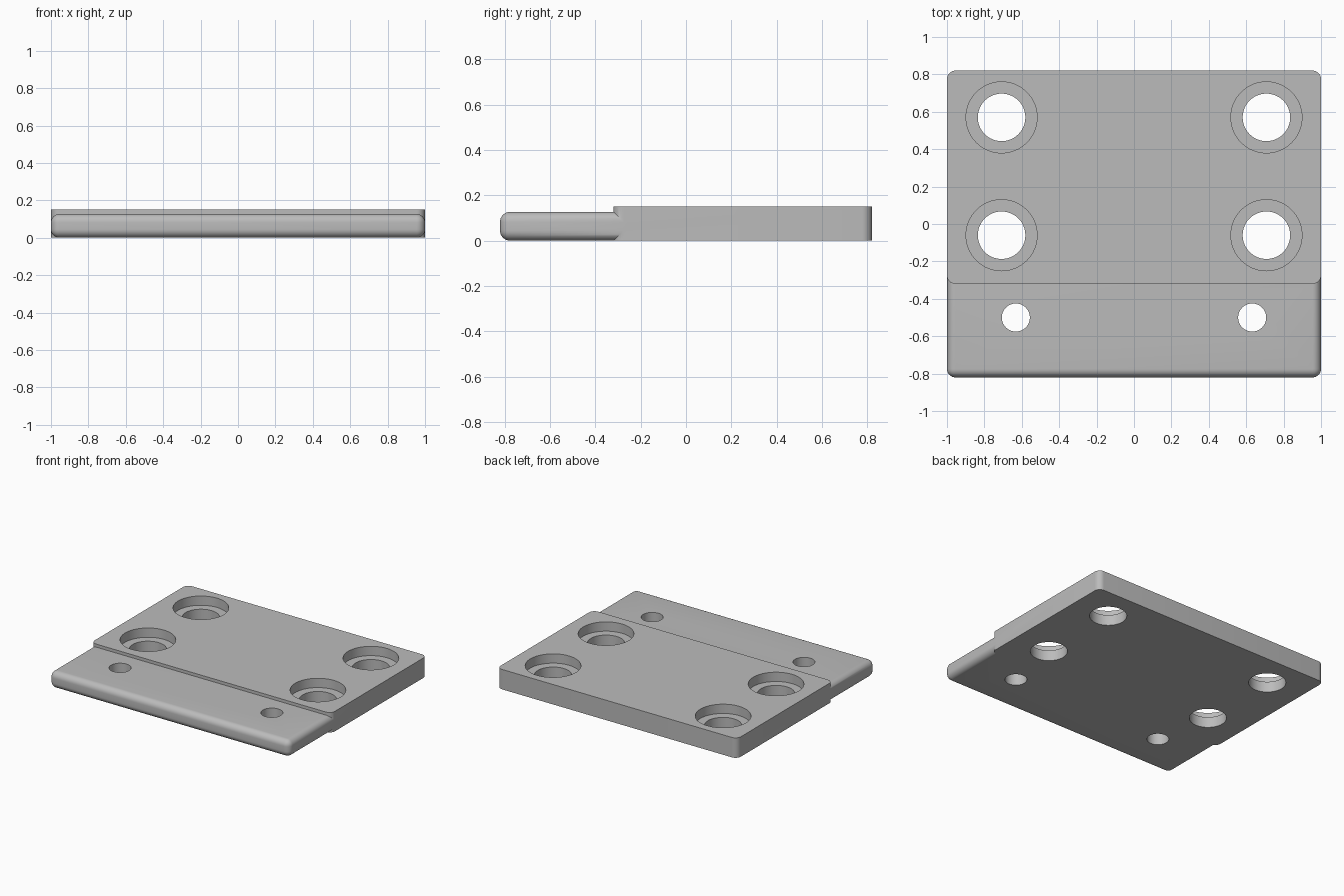
import bpy, bmesh
from mathutils import Matrix

cube = bpy.data.objects.get("Cube")
if cube:
    bpy.data.objects.remove(cube)

RADIUS = 0.045
TOP = 0.15

grey = bpy.data.materials.new("plain grey")
grey.use_nodes = True
colour = (0.5, 0.5, 0.5, 1)
grey.diffuse_color = colour
grey.node_tree.nodes["Principled BSDF"].inputs["Base Color"].default_value = colour


def finish(name, bm):
    mesh = bpy.data.meshes.new(name)
    bm.normal_update()
    bm.to_mesh(mesh)
    bm.free()
    obj = bpy.data.objects.new(name, mesh)
    bpy.context.collection.objects.link(obj)
    mesh.materials.append(grey)
    return obj


def rounded_box(name, y0, y1, height, choose_edge):
    """Full-width box with the chosen edges rounded."""
    bm = bmesh.new()
    place = Matrix.Translation((0, (y0 + y1) / 2, height / 2))
    bmesh.ops.create_cube(bm, size=1, matrix=place @ Matrix.Diagonal((2, y1 - y0, height, 1)))
    edges = [e for e in bm.edges if choose_edge(*(v.co for v in e.verts))]
    bmesh.ops.bevel(bm, geom=edges, offset=RADIUS, segments=8, profile=0.5, affect='EDGES')
    return finish(name, bm)


def cylinder(name, x, y, radius, z0, z1):
    bm = bmesh.new()
    bmesh.ops.create_cone(bm, cap_ends=True, segments=64, radius1=radius, radius2=radius,
                          depth=z1 - z0, matrix=Matrix.Translation((x, y, (z0 + z1) / 2)))
    return finish(name, bm)


def combine(target, tool, operation):
    mod = target.modifiers.new(tool.name, 'BOOLEAN')
    mod.operation = operation
    mod.solver = 'EXACT'
    mod.object = tool
    bpy.context.view_layer.objects.active = target
    bpy.ops.object.modifier_apply(modifier=mod.name)
    bpy.data.objects.remove(tool)


# Thick plate with rounded upright corners
plate = rounded_box("mounting_plate", -0.32, 0.82, TOP, lambda a, b: abs(a.z - b.z) > 0.01)

# Thinner front lip, rounded on every edge except where it enters the plate
LIP_BACK = -0.26
lip = rounded_box("front_lip", -0.82, LIP_BACK, 0.127,
                  lambda a, b: min(a.y, b.y) < LIP_BACK - 0.01)
combine(plate, lip, 'UNION')

# Counterbored screw holes and small lip holes, mirrored left and right
for side in (-1, 1):
    for y in (0.57, -0.06):
        combine(plate, cylinder("counterbore", side * 0.708, y, 0.19, 0.08, 0.3), 'DIFFERENCE')
        combine(plate, cylinder("screw_hole", side * 0.708, y, 0.127, -0.1, 0.3), 'DIFFERENCE')
    combine(plate, cylinder("pin_hole", side * 0.632, -0.5, 0.075, -0.1, 0.3), 'DIFFERENCE')

# Smooth curved walls, crisp rims
bpy.ops.object.select_all(action='DESELECT')
plate.select_set(True)
bpy.context.view_layer.objects.active = plate
bpy.ops.object.shade_smooth_by_angle(angle=0.5)
